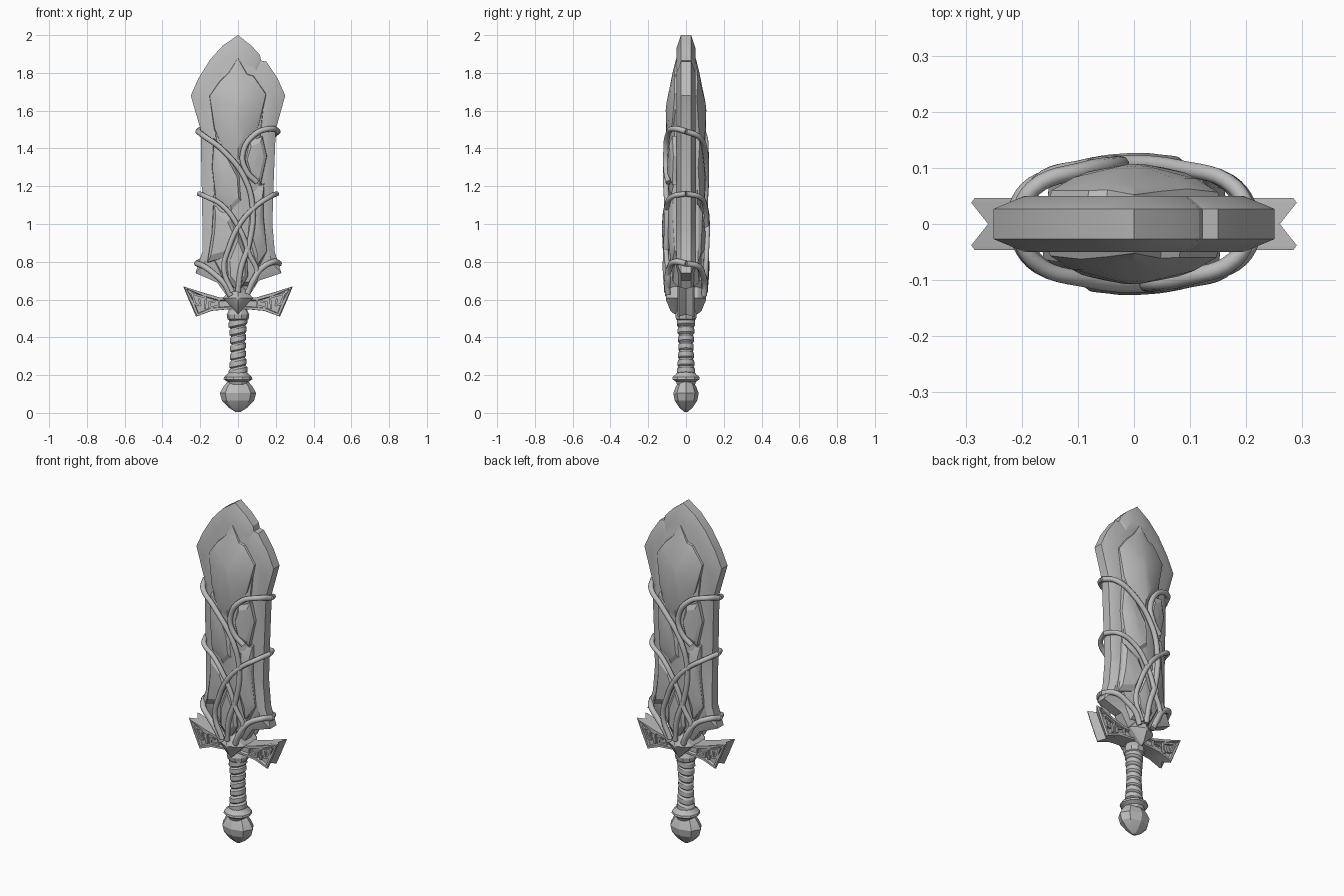
import bpy, bmesh, math, random
from mathutils import Vector

random.seed(4)
cube = bpy.data.objects.get("Cube")
if cube:
    bpy.data.objects.remove(cube)

stone = bpy.data.materials.new("stone_grey")
stone.use_nodes = True
grey = (0.5, 0.5, 0.5, 1)
stone.diffuse_color = grey
bsdf = stone.node_tree.nodes["Principled BSDF"]
bsdf.inputs["Base Color"].default_value = grey
bsdf.inputs["Roughness"].default_value = 0.7


def finish(obj, angle=30):
    """Give the object its material and angle-based shading."""
    obj.data.materials.clear()
    obj.data.materials.append(stone)
    bpy.ops.object.select_all(action='DESELECT')
    obj.select_set(True)
    bpy.context.view_layer.objects.active = obj
    bpy.ops.object.shade_smooth_by_angle(angle=math.radians(angle))
    return obj


def loft(name, rings, panel=0, angle=30):
    """Skin equal-length rings of points and cap both ends."""
    bm = bmesh.new()
    rows = [[bm.verts.new(p) for p in ring] for ring in rings]
    n = len(rows[0])
    for a, b in zip(rows, rows[1:]):
        for i in range(n):
            j = (i + 1) % n
            bm.faces.new((a[i], a[j], b[j], b[i]))
    caps = [bm.faces.new(rows[0]), bm.faces.new(rows[-1])]
    bmesh.ops.recalc_face_normals(bm, faces=bm.faces)
    if panel:
        for cap in caps:
            bmesh.ops.inset_region(bm, faces=[cap], thickness=panel)
            bmesh.ops.inset_region(bm, faces=[cap], thickness=0.004, depth=-0.016)
    mesh = bpy.data.meshes.new(name)
    bm.to_mesh(mesh)
    bm.free()
    obj = bpy.data.objects.new(name, mesh)
    bpy.context.collection.objects.link(obj)
    return finish(obj, angle)


def add_back(obj):
    """Repeat a front part on the back by a half turn."""
    back = obj.copy()
    back.name = "back_" + obj.name
    back.rotation_euler.z = math.pi
    bpy.context.collection.objects.link(back)


def lathe(name, profile, sides, squash=1, tilt=0, angle=30):
    """Revolve (radius, height) pairs, optionally flattened and slanted."""
    rings = []
    for r, z in profile:
        ring = []
        for k in range(sides):
            a = 2 * math.pi * k / sides
            x, y = r * math.cos(a), r * math.sin(a)
            ring.append((x, y * squash, z + tilt * x))
        rings.append(ring)
    return loft(name, rings, angle=angle)


def bulge(x, z):
    """Half thickness of the blade core."""
    fade = max(0, min(1, (1.94 - z) / 0.32, (z - 0.3) / 0.4))
    return 0.045 + 0.06 * max(0, 1 - (x / 0.21) ** 2) * fade


def rock(name, outline, depth=1.0, rough=0.006):
    """Faceted chunk that follows the swelling of the core."""
    cx = sum(p[0] for p in outline) / len(outline)
    cz = sum(p[1] for p in outline) / len(outline)
    rings = []
    for scale, lift in ((1, 0), (0.95, 0.72), (0.7, 0.95), (0.12, 1)):
        ring = []
        for x, z in outline:
            px, pz = cx + (x - cx) * scale, cz + (z - cz) * scale
            y = 0.03 + (bulge(px, pz) * depth - 0.03) * lift
            if lift:
                y += random.uniform(-rough, rough) * scale
            ring.append((px, -y, pz))
        rings.append(ring)
    add_back(loft(name, rings, angle=22))


# Blade rim: bevelled slab with a chipped edge
outline = [(0, 2), (.07, 1.945), (.116, 1.895), (.122, 1.865), (.15, 1.86),
           (.21, 1.77), (.25, 1.68), (.2, 1.5), (.188, 1.2), (.182, 1),
           (.195, .85), (.23, .74), (.11, .7), (.06, .62), (-.06, .62),
           (-.11, .69), (-.225, .74), (-.187, .86), (-.19, 1.1), (-.198, 1.5),
           (-.25, 1.68), (-.21, 1.77), (-.148, 1.87), (-.08, 1.945)]
inner = [(x * .78, 1.3 + (z - 1.3) * .9) for x, z in outline]
loft("blade_rim", [[(x, y, z) for x, z in ring] for ring, y in
                   ((inner, -.05), (outline, -.027), (outline, .027), (inner, .05))])

# Core bed, then the broken stone chunks lying on it
half = [(.06, 1.8), (.145, 1.68), (.12, 1.45), (.135, 1.1), (.15, .82), (.06, .66)]
rock("core_bed", [(0, 1.87)] + half + [(-x, z) for x, z in reversed(half)], .85, 0)
rock("upper_crystal", [(0, 1.89), (.05, 1.8), (.085, 1.79), (.155, 1.69), (.115, 1.52),
                       (.06, 1.42), (0, 1.3), (-.08, 1.38), (-.13, 1.5),
                       (-.157, 1.68), (-.1, 1.76), (-.05, 1.81)], 1.02, .003)
rock("upper_right_chunk", [(.06, 1.44), (.13, 1.47), (.155, 1.36), (.12, 1.2),
                           (.06, 1.24), (.03, 1.34)])
rock("middle_left_chunk", [(-.13, 1.46), (-.06, 1.4), (.02, 1.25), (.03, 1.1),
                           (-.03, 1.04), (-.12, 1.13), (-.14, 1.3)])
rock("lower_right_chunk", [(.07, 1.2), (.14, 1.22), (.135, 1.05), (.155, .85),
                           (.1, .77), (.05, .95)])
rock("lower_left_chunk", [(-.13, 1.11), (-.04, 1.04), (0, .95), (-.06, .82),
                          (-.165, .79), (-.14, .95)])
rock("bottom_chunk", [(0, .97), (.05, .84), (.055, .72), (0, .63), (-.055, .7),
                      (-.06, .82)])


def vine(name, path, radius, lift):
    """Tube over the core; ends past the rim curl to the blade edge."""
    curve = bpy.data.curves.new(name, 'CURVE')
    curve.dimensions = '3D'
    curve.bevel_depth = radius
    curve.bevel_resolution = 2
    curve.use_fill_caps = True
    spline = curve.splines.new('BEZIER')
    spline.resolution_u = 6
    spline.bezier_points.add(len(path) - 1)
    for point, (x, z) in zip(spline.bezier_points, path):
        y = 0 if abs(x) > .2 else -bulge(x, z) - lift
        point.co = (x, y, z)
        point.handle_left_type = point.handle_right_type = 'AUTO'
    obj = bpy.data.objects.new(name, curve)
    bpy.context.collection.objects.link(obj)
    bpy.ops.object.select_all(action='DESELECT')
    obj.select_set(True)
    bpy.context.view_layer.objects.active = obj
    bpy.ops.object.convert(target='MESH')
    add_back(finish(bpy.context.object, 50))


# Vines crossing the blade
vine("long_vine", [(-.212, 1.49), (-.18, 1.465), (-.085, 1.395), (.037, 1.24),
                   (.078, 1.08), (.06, .9), (.015, .76), (0, .64)], .015, .004)
vine("upper_vine", [(.212, 1.49), (.18, 1.505), (.09, 1.475), (.025, 1.37),
                    (.045, 1.28), (.1, 1.22)], .015, .002)
vine("left_cross_vine", [(-.205, 1.16), (-.17, 1.145), (-.085, 1.1), (.01, .97),
                         (.06, .84), (.1, .74), (.05, .64)], .014, .004)
vine("right_cross_vine", [(.205, 1.16), (.17, 1.145), (.09, 1.09), (.01, 1),
                          (-.05, .87), (-.075, .76), (-.03, .64)], .014, .008)
vine("lower_right_vine", [(.218, .79), (.19, .8), (.125, .765), (.08, .7),
                          (.05, .63)], .016, .004)
vine("lower_left_vine", [(-.218, .79), (-.18, .775), (-.12, .73), (-.07, .68),
                         (-.04, .62)], .016, .004)


def bar(name, a, b, y):
    """Square raised bar between two points of the guard pattern."""
    a, b = Vector((a[0], 0, a[1])), Vector((b[0], 0, b[1]))
    along = (b - a).normalized() * .005
    side = Vector((-along.z, 0, along.x))
    flat = [a - along - side, b + along - side, b + along + side, a - along + side]
    return loft(name, [[(p.x, h, p.z) for p in flat] for h in (y, y + .013)])


# Crossguard: flared wings with a notched end, sunken panel and key pattern
wing = [(.03, .605), (.1, .612), (.18, .635), (.29, .67), (.255, .585),
        (.222, .51), (.14, .54), (.03, .55)]
key = [(.1, .595), (.1, .565), (.15, .56), (.15, .585), (.125, .59)]
hook = [(.175, .555), (.17, .61), (.245, .632), (.225, .575), (.2, .57), (.205, .6)]
for side, label in ((1, "left"), (-1, "right")):
    rings = []
    for y, pull, shrink in ((-.046, .006, .97), (-.038, 0, 1), (0, .03, .86),
                            (.038, 0, 1), (.046, .006, .97)):
        rings.append([(side * (x - pull * (x > .2)), y, .585 + (z - .585) * shrink)
                      for x, z in wing])
    loft(label + "_guard_wing", rings, panel=.014)
    for path in (key, hook):
        for a, b in zip(path, path[1:]):
            add_back(bar(label + "_guard_key", (side * a[0], a[1]),
                         (side * b[0], b[1]), -.044))

# Centre jewel: pointed diamond on both faces
diamond = [(0, .085), (.08, 0), (0, -.085), (-.08, 0)]
loft("guard_jewel", [[(x * s, y, .608 + z * s) for x, z in diamond] for s, y in
                     ((.12, -.106), (.8, -.082), (1, -.062),
                      (1, .062), (.8, .082), (.12, .106))])

# Grip: slanted leather wraps narrowing in the middle
wraps = []
for k in range(7):
    z = .2 + k * .043
    r = .039 + .008 * ((k - 3) / 3) ** 2
    wraps += [(r - .004, z), (r + .003, z + .007), (r + .002, z + .032), (r - .004, z + .04)]
lathe("grip", wraps, 14, tilt=.22)

# Collars and faceted pommel
lathe("upper_collar", [(.042, .485), (.056, .497), (.06, .52), (.046, .55)], 10)
lathe("lower_collar", [(.05, .15), (.056, .165), (.076, .178), (.074, .19),
                       (.056, .205), (.042, .225)], 10)
lathe("pommel", [(.012, .004), (.05, .028), (.085, .065), (.096, .105), (.078, .138),
                 (.052, .17)], 8, squash=.7, angle=15)
